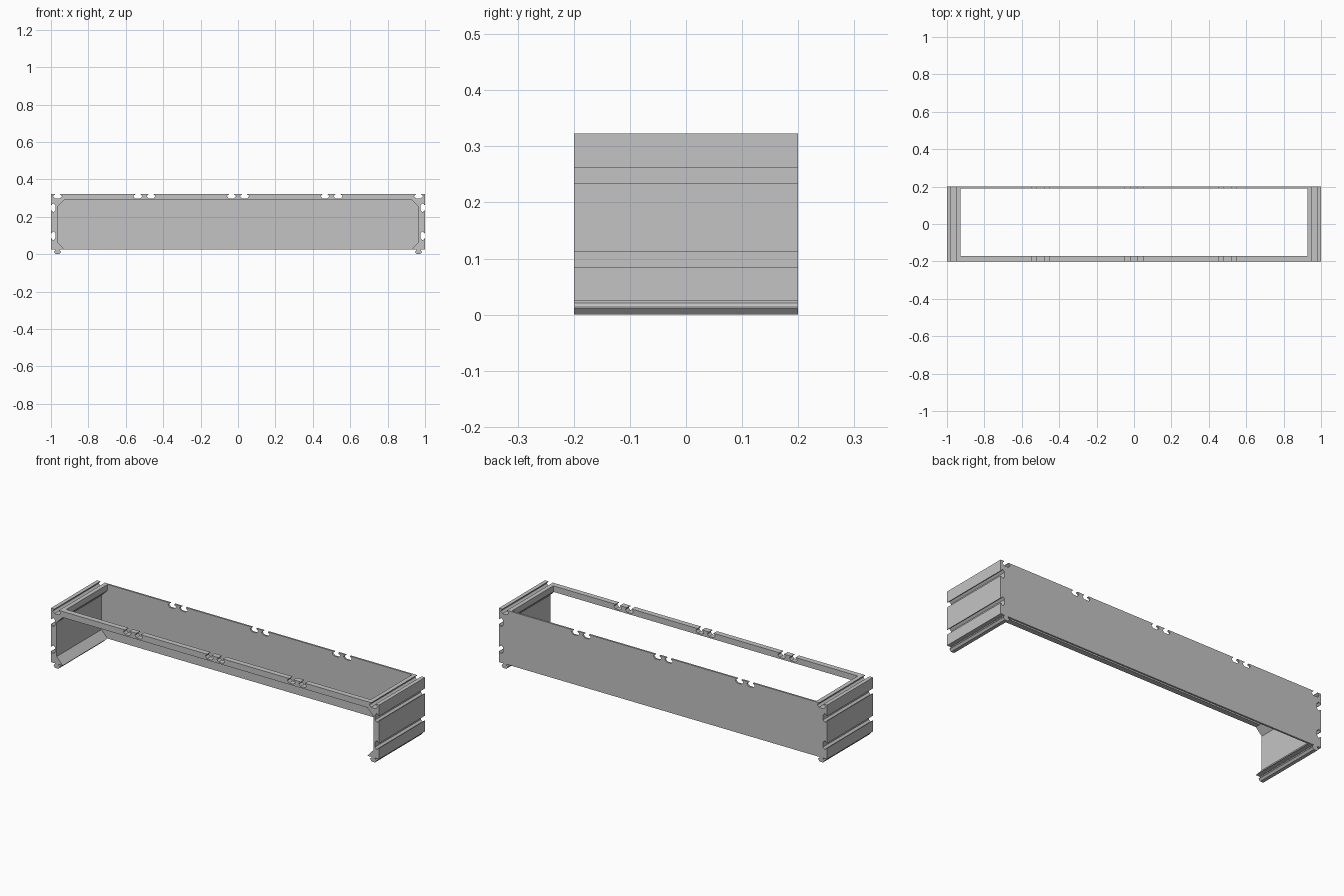
import bpy, bmesh

if "Cube" in bpy.data.objects:
    bpy.data.objects.remove(bpy.data.objects["Cube"])

TOP, BASE = 0.323, 0.025      # body height limits
WALL, LIP = 0.965, 0.928      # inner wall x, chamfer end x
SHELF = 0.29                  # underside of the top rim

grey = bpy.data.materials.new("plain grey")
grey.diffuse_color = (0.55, 0.55, 0.55, 1)
grey.use_nodes = True
grey.node_tree.nodes["Principled BSDF"].inputs["Base Color"].default_value = grey.diffuse_color

# Undercut slot: (half width, depth); foot rail: (half width, height)
SLOT = [(0.0135, 0), (0.0135, 0.003), (0.0235, 0.0105), (0.0235, 0.0145), (0.0135, 0.025)]
FOOT = [(0.0115, BASE), (0.0115, 0.021), (0.019, 0.0135), (0.019, 0.0105), (0.0095, 0)]


def top_slot(c):
    """Slot in the top edge, walked from left to right."""
    left = [(c - w, TOP - d) for w, d in SLOT]
    return left + [(c + w, TOP - d) for w, d in reversed(SLOT)]


def side_slot(c):
    """Slot in the right edge, walked downwards."""
    up = [(1 - d, c + w) for w, d in SLOT]
    return up + [(1 - d, c - w) for w, d in reversed(SLOT)]


def foot():
    """Foot rail under the right wall, walked from right to left."""
    right = [(WALL + w, z) for w, z in FOOT]
    return right + [(WALL - w, z) for w, z in reversed(FOOT)]


def mirrored(points):
    return [(-x, z) for x, z in reversed(points)]


def extrude(name, points, y0, y1):
    bm = bmesh.new()
    face = bm.faces.new([bm.verts.new((x, y0, z)) for x, z in points])
    ext = bmesh.ops.extrude_face_region(bm, geom=[face])
    moved = [v for v in ext["geom"] if isinstance(v, bmesh.types.BMVert)]
    bmesh.ops.translate(bm, verts=moved, vec=(0, y1 - y0, 0))
    bmesh.ops.recalc_face_normals(bm, faces=bm.faces)
    bmesh.ops.triangulate(bm, faces=[f for f in bm.faces if len(f.verts) > 4])
    me = bpy.data.meshes.new(name)
    bm.to_mesh(me)
    bm.free()
    me.materials.append(grey)
    ob = bpy.data.objects.new(name, me)
    bpy.context.collection.objects.link(ob)
    return ob


# Outer right edge from the corner slot down to the foot
right_outer = top_slot(WALL) + [(1, TOP)] + side_slot(0.2485) + side_slot(0.0985) + [(1, BASE)] + foot()
# Inner right edge with chamfers, walked upwards
right_inner = [(LIP, BASE), (WALL, 0.065), (WALL, 0.253), (LIP, SHELF)]

# Slots along the top, in pairs
top_edge = []
for pair in (-0.5, 0, 0.5):
    for off in (-0.035, 0.035):
        top_edge += top_slot(pair + off)

outer = mirrored(right_outer) + top_edge + right_outer

# Front frame: open arch
extrude("front_frame", outer + right_inner + mirrored(right_inner), -0.2, -0.17)

# Side walls with slots, chamfers and foot rails
side = [(LIP, TOP)] + right_outer + right_inner
extrude("right_wall", side, -0.17, 0.19)
extrude("left_wall", mirrored(side), -0.17, 0.19)

# Back panel closing the whole outline
extrude("back_panel", outer, 0.19, 0.2)
